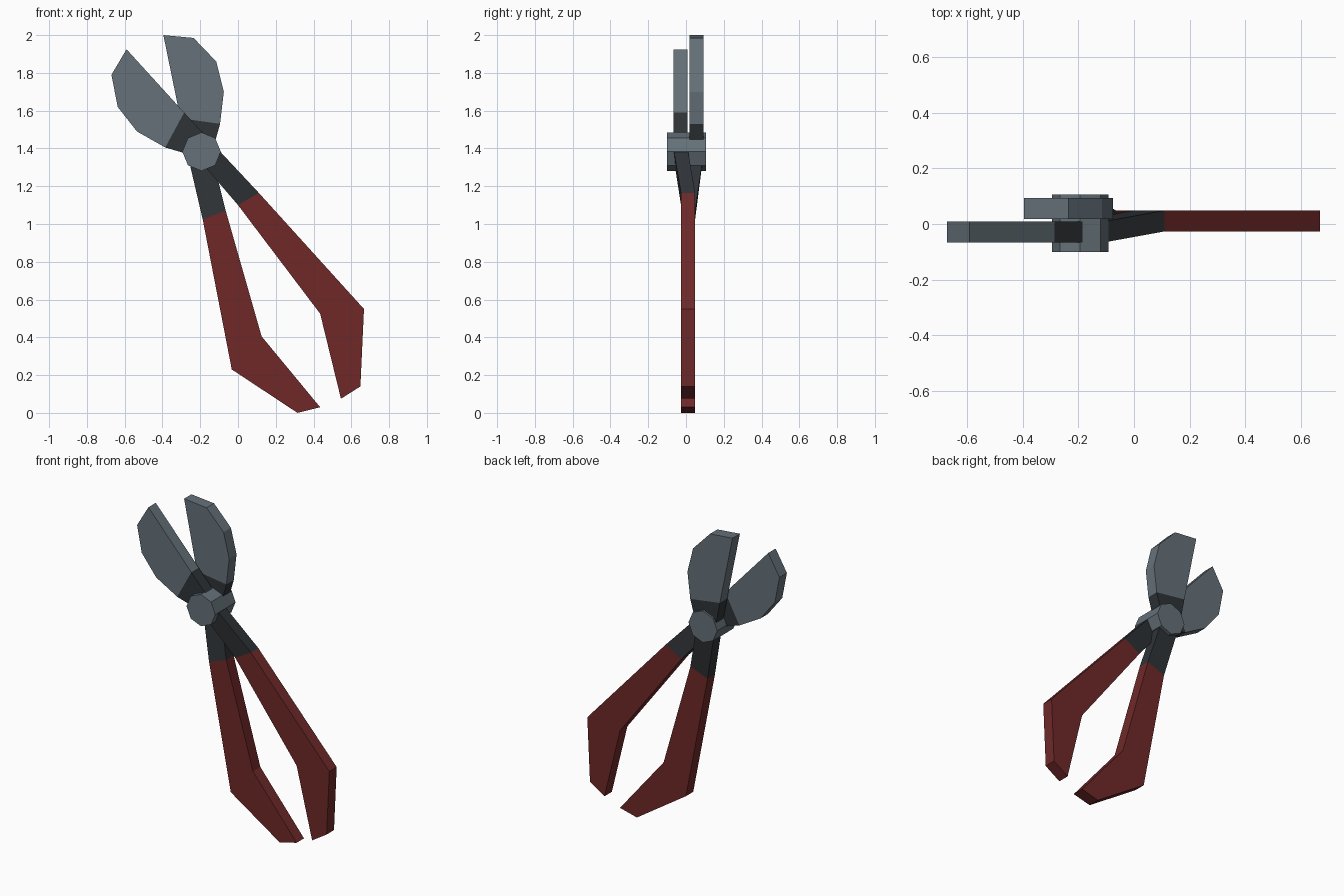
import bpy, bmesh, math

if "Cube" in bpy.data.objects:
    bpy.data.objects.remove(bpy.data.objects["Cube"])


def material(name, rgb):
    m = bpy.data.materials.new(name)
    m.diffuse_color = (*rgb, 1)
    m.use_nodes = True
    m.node_tree.nodes["Principled BSDF"].inputs["Base Color"].default_value = m.diffuse_color
    return m


STEEL = material("steel", (0.13, 0.165, 0.19))
DARK = material("dark_steel", (0.028, 0.033, 0.038))
RED = material("red_grip", (0.16, 0.022, 0.022))
T = 0.0375           # half thickness of every plate
GRIP_Y = 0.011       # grips share one plane


def finish(bm, name, mat):
    bmesh.ops.recalc_face_normals(bm, faces=bm.faces)
    mesh = bpy.data.meshes.new(name)
    bm.to_mesh(mesh)
    bm.free()
    mesh.materials.append(mat)
    bpy.context.collection.objects.link(bpy.data.objects.new(name, mesh))


def plate(name, outline, y, mat):
    """Flat plate: xz outline given thickness around depth y."""
    bm = bmesh.new()
    front = [bm.verts.new((x, y - T, z)) for x, z in outline]
    back = [bm.verts.new((x, y + T, z)) for x, z in outline]
    bm.faces.new(front)
    bm.faces.new(back[::-1])
    for i in range(len(front)):
        j = (i + 1) % len(front)
        bm.faces.new((front[i], front[j], back[j], back[i]))
    finish(bm, name, mat)


def neck(name, rows, mat):
    """Bar lofted through rows of (edge a, edge b, depth)."""
    bm = bmesh.new()
    rings = []
    for a, b, y in rows:
        rings.append([bm.verts.new((p[0], y + s * T, p[1]))
                      for p, s in ((a, -1), (b, -1), (b, 1), (a, 1))])
    for r, q in zip(rings, rings[1:]):
        for i in range(4):
            j = (i + 1) % 4
            bm.faces.new((r[i], r[j], q[j], q[i]))
    bm.faces.new(rings[0])
    bm.faces.new(rings[-1][::-1])
    finish(bm, name, mat)


# each half: depth, blade outline (ends at its base), pivot row, grip outline (starts at its top)
halves = {
    "front": (-0.029,
              [(-0.285, 1.59), (-0.59, 1.925), (-0.67, 1.79), (-0.637, 1.62),
               (-0.535, 1.49), (-0.385, 1.405)],
              [(-0.22, 1.357), (-0.11, 1.40)],
              [(0.0, 1.10), (0.435, 0.525), (0.545, 0.075), (0.648, 0.14),
               (0.667, 0.55), (0.11, 1.165)]),
    "rear": (0.055,
             [(-0.095, 1.53), (-0.075, 1.70), (-0.115, 1.86), (-0.235, 1.985),
              (-0.395, 2.0), (-0.305, 1.56)],
             [(-0.27, 1.38), (-0.14, 1.37)],
             [(-0.187, 1.025), (-0.033, 0.23), (0.315, 0.0), (0.435, 0.03),
              (0.125, 0.405), (-0.065, 1.07)]),
}
for side, (y, blade, mid, grip) in halves.items():
    plate(side + "_blade", blade, y, STEEL)
    neck(side + "_neck", [(blade[-1], blade[0], y), (*mid, y),
                          (grip[0], grip[-1], GRIP_Y)], DARK)
    plate(side + "_grip", grip, GRIP_Y, RED)

# octagonal pivot bolt
bpy.ops.mesh.primitive_cylinder_add(vertices=8, radius=0.102, depth=0.206,
                                    location=(-0.193, 0.002, 1.383),
                                    rotation=(math.pi / 2, 0, 0))
bolt = bpy.context.object
bolt.name = "pivot_bolt"
bolt.data.materials.append(STEEL)
